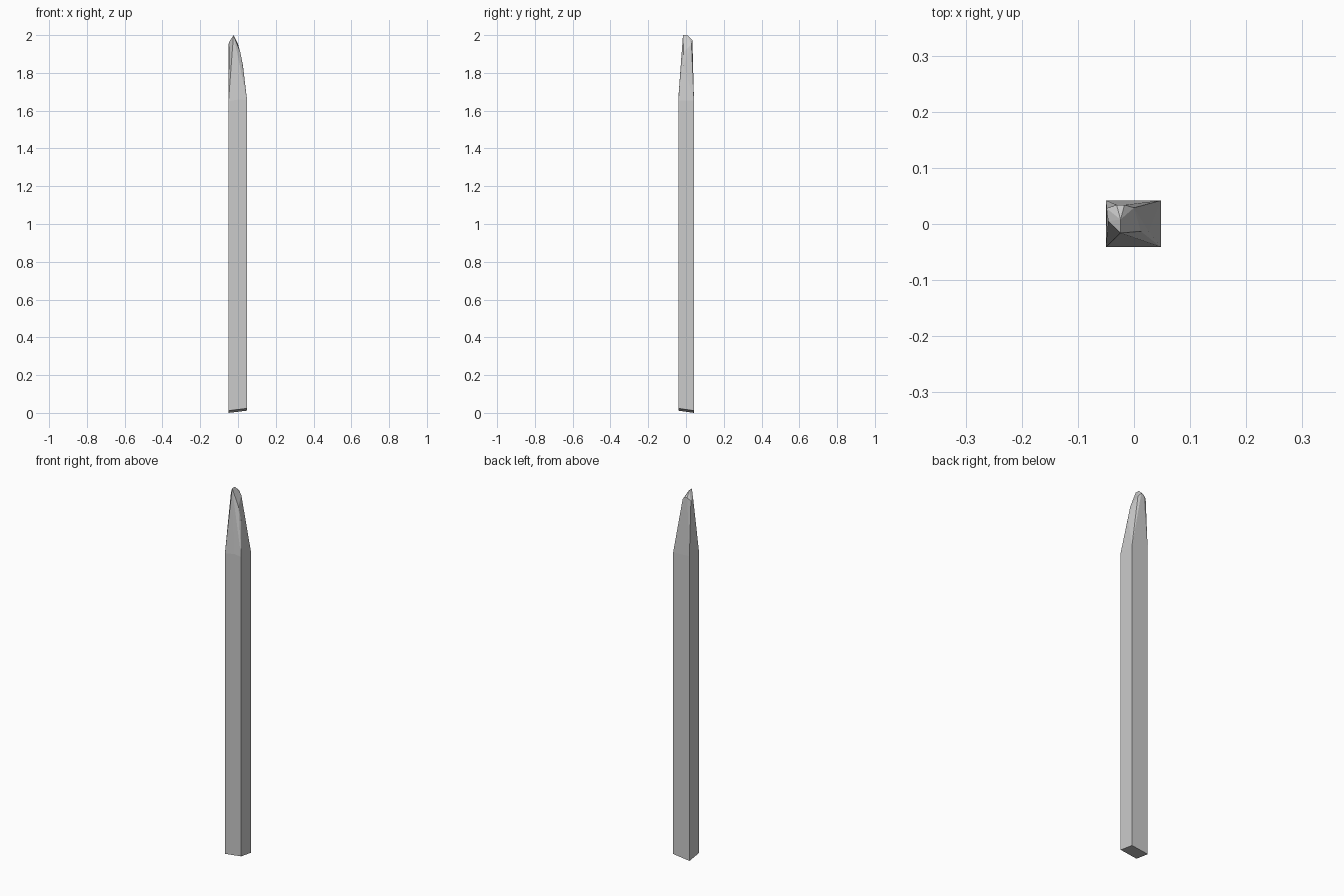
import bpy, bmesh

if "Cube" in bpy.data.objects:
    bpy.data.objects.remove(bpy.data.objects["Cube"])

X0, X1, Y0, Y1 = -0.05, 0.048, -0.041, 0.042

# slightly slanted sawn foot and shoulder line where the carving starts
foot = [(X0, Y0, 0.012), (X1, Y0, 0.024), (X1, Y1, 0.012), (X0, Y1, 0.0)]
shoulder = [(X0, Y0, 1.65), (X1, Y0, 1.655), (X1, Y1, 1.655), (X0, Y1, 1.66)]

# whittled tip: ridge, back-left nicks and front-right facets
tip = [(-0.024, -0.016, 2.0), (-0.024, 0.008, 2.0),
       (-0.046, 0.005, 1.965), (-0.049, 0.028, 1.955),
       (-0.031, 0.034, 1.97), (-0.017, 0.034, 1.972),
       (0.0, 0.029, 1.952), (0.012, -0.013, 1.91),
       (0.026, -0.0125, 1.84), (0.008, Y0, 1.66)]

# the stake is the convex skin around foot, shoulder and tip
bm = bmesh.new()
for p in foot + shoulder + tip:
    bm.verts.new(p)
hull = bmesh.ops.convex_hull(bm, input=bm.verts)
loose = [v for v in bm.verts if not v.link_faces]
bmesh.ops.delete(bm, geom=loose, context='VERTS')
bmesh.ops.dissolve_limit(bm, angle_limit=0.01, verts=bm.verts, edges=bm.edges)
bmesh.ops.recalc_face_normals(bm, faces=bm.faces)

mesh = bpy.data.meshes.new("wooden_stake")
bm.to_mesh(mesh)
bm.free()
bpy.context.collection.objects.link(bpy.data.objects.new("wooden_stake", mesh))
